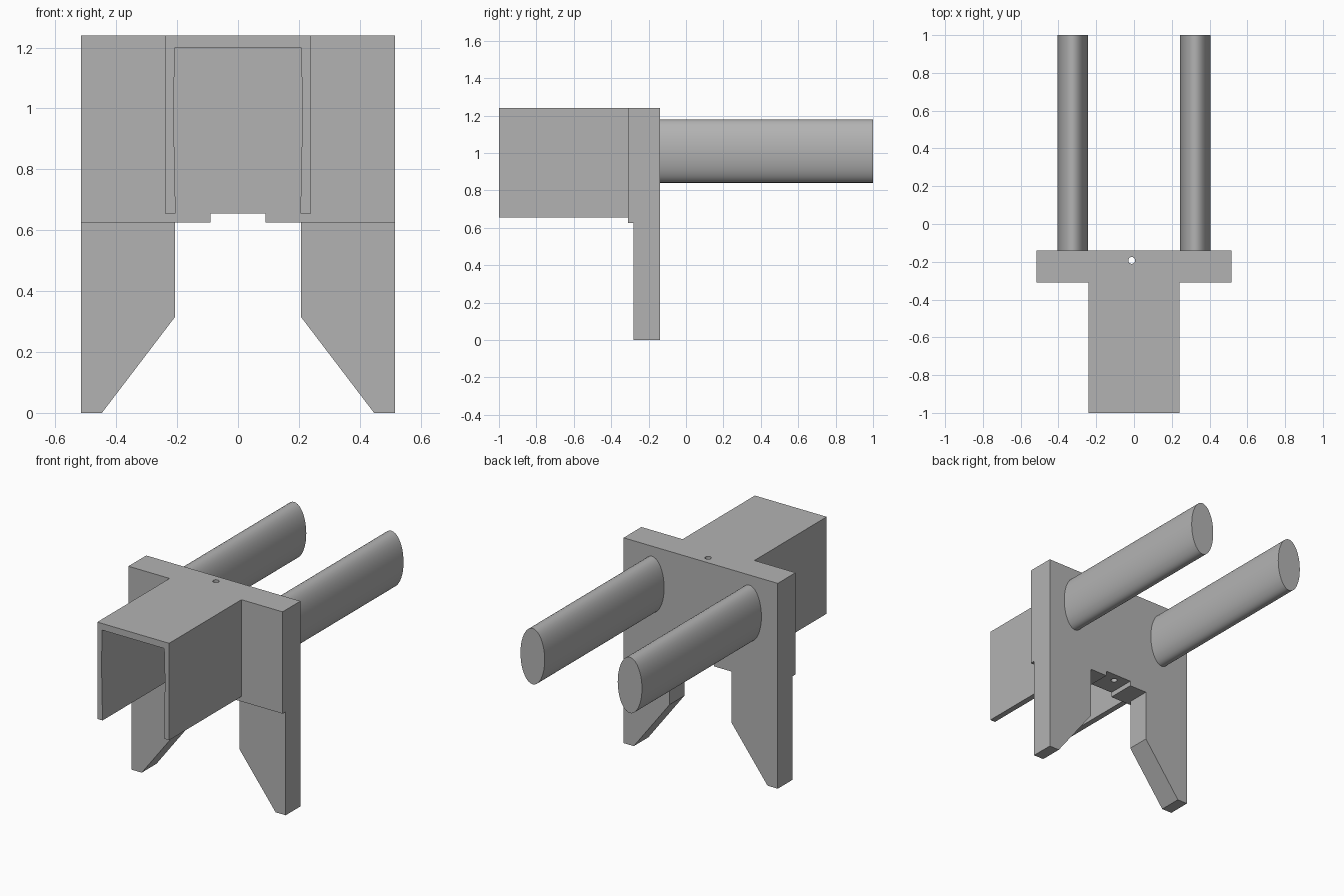
import bpy
import bmesh
from math import cos, sin, tau

if "Cube" in bpy.data.objects:
    bpy.data.objects.remove(bpy.data.objects["Cube"], do_unlink=True)

# Single matte grey
GREY = (0.45, 0.45, 0.45, 1)
grey = bpy.data.materials.new("matte grey")
grey.use_nodes = True
grey.diffuse_color = GREY
grey.node_tree.nodes["Principled BSDF"].inputs["Base Color"].default_value = GREY


def extrude_profile(name, profile, y_front, y_back):
    """Solid made by sweeping an x-z outline along y."""
    bm = bmesh.new()
    face = bm.faces.new([bm.verts.new((x, y_front, z)) for x, z in profile])
    swept = bmesh.ops.extrude_face_region(bm, geom=[face])["geom"]
    verts = [v for v in swept if isinstance(v, bmesh.types.BMVert)]
    bmesh.ops.translate(bm, verts=verts, vec=(0, y_back - y_front, 0))
    bmesh.ops.recalc_face_normals(bm, faces=bm.faces)
    mesh = bpy.data.meshes.new(name)
    bm.to_mesh(mesh)
    bm.free()
    mesh.materials.append(grey)
    obj = bpy.data.objects.new(name, mesh)
    bpy.context.collection.objects.link(obj)
    return obj


def mirrored(half):
    """Complete a right-hand outline with its reflection."""
    return half + [(-x, z) for x, z in reversed(half)]


def boolean(target, tool, operation):
    mod = target.modifiers.new(operation.lower(), "BOOLEAN")
    mod.operation = operation
    mod.solver = "EXACT"
    mod.object = tool
    tool.hide_render = True
    tool.hide_viewport = True


TOP, LEDGE, NOTCH, HALF = 1.24, 0.625, 0.655, 0.515
Y_FRONT, Y_STEP, Y_BACK = -0.31, -0.28, -0.14

# Upright plate with two tapered legs and a shallow notch between them
notch_edge = [(0.09, NOTCH), (0.09, LEDGE)]
leg_edge = [(0.207, LEDGE), (0.207, 0.315), (0.447, 0), (HALF, 0)]
plate = extrude_profile("legged_plate", mirrored(notch_edge + leg_edge + [(HALF, TOP)]),
                        Y_STEP, Y_BACK)

# Thicker upper front of the plate
slab = extrude_profile("front_slab", mirrored(notch_edge + [(HALF, LEDGE), (HALF, TOP)]),
                       Y_FRONT, Y_STEP)

# Pin hole through the plate from top to notch
bpy.ops.mesh.primitive_cylinder_add(vertices=24, radius=0.018, depth=1,
                                    location=(-0.012, -0.193, 1))
pin = bpy.context.object
pin.name = "pin_hole_cutter"
pin.data.materials.append(grey)
boolean(plate, slab, "UNION")
boolean(plate, pin, "DIFFERENCE")
bpy.context.view_layer.objects.active = plate
for mod in list(plate.modifiers):
    with bpy.context.temp_override(object=plate, active_object=plate):
        bpy.ops.object.modifier_apply(modifier=mod.name)
for helper in (slab, pin):
    bpy.data.objects.remove(helper, do_unlink=True)

# Downward-open channel with slightly bowed inner walls
channel = mirrored([(0.207, 1.2), (0.212, 1.0), (0.205, NOTCH), (0.24, NOTCH), (0.24, TOP)])
extrude_profile("front_channel", channel, -1, Y_FRONT)

# Pair of oval rear bars
for side, label in ((-1, "right"), (1, "left")):
    oval = [(side * 0.325 + 0.081 * cos(tau * i / 40), 1.01 + 0.169 * sin(tau * i / 40))
            for i in range(40)]
    bar = extrude_profile(label + "_rear_bar", oval, Y_BACK, 1)
    bpy.ops.object.select_all(action="DESELECT")
    bar.select_set(True)
    bpy.context.view_layer.objects.active = bar
    bpy.ops.object.shade_smooth_by_angle(angle=0.7)
